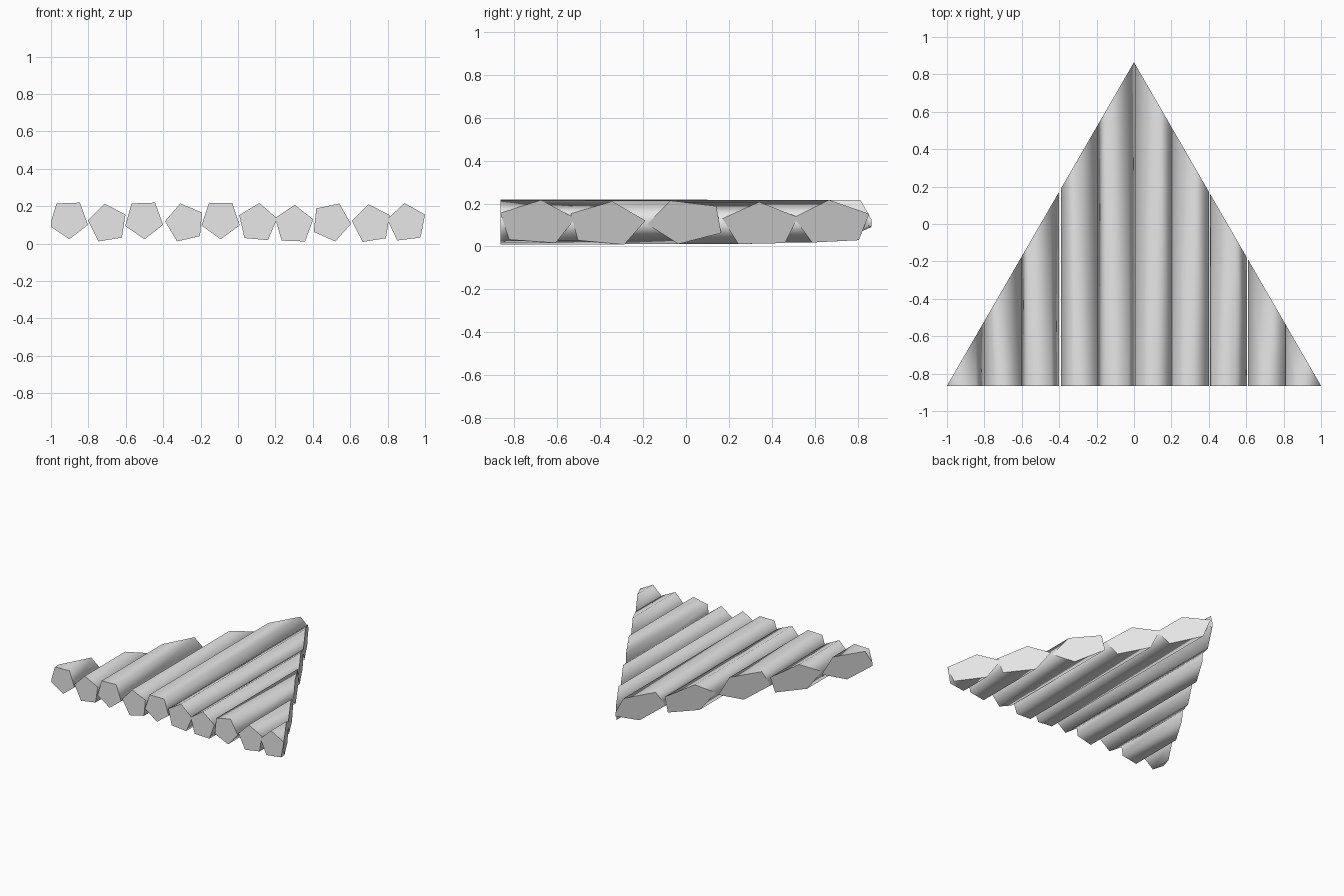
import bpy
import bmesh
from math import cos, sin, radians
from mathutils import Vector

cube = bpy.data.objects.get("Cube")
if cube:
    bpy.data.objects.remove(cube, do_unlink=True)

FRONT, BACK, RADIUS = -0.865, 0.865, 0.107

grey = bpy.data.materials.new("plain grey")
grey.use_nodes = True
colour = (0.8, 0.8, 0.8, 1)
grey.diffuse_color = colour
grey.node_tree.nodes["Principled BSDF"].inputs["Base Color"].default_value = colour


def cut(bm, normal):
    """Mitre the far end along one sloping side of the triangle and cap it."""
    bmesh.ops.bisect_plane(bm, geom=bm.verts[:] + bm.edges[:] + bm.faces[:],
                           plane_co=Vector((0, BACK, 0)), plane_no=normal,
                           clear_outer=True)
    bmesh.ops.holes_fill(bm, edges=[e for e in bm.edges if e.is_boundary], sides=0)


def log(name, x, z, turn):
    """Five-sided log running front to back, trimmed to the triangle."""
    bm = bmesh.new()
    ring = [bm.verts.new((x + RADIUS * cos(radians(turn + 72 * i)), FRONT,
                          z + RADIUS * sin(radians(turn + 72 * i)))) for i in range(5)]
    end = bm.faces.new(ring)
    grown = bmesh.ops.extrude_face_region(bm, geom=[end], use_keep_orig=True)
    tips = [v for v in grown["geom"] if isinstance(v, bmesh.types.BMVert)]
    bmesh.ops.translate(bm, verts=tips, vec=(0, 2, 0))
    slope = BACK - FRONT
    for side in (-1, 1):
        cut(bm, Vector((side * slope, 1, 0)).normalized())
    bmesh.ops.recalc_face_normals(bm, faces=bm.faces[:])

    # Rounded shading along the log, crisp flat ends
    for f in bm.faces:
        f.smooth = abs(f.normal.y) < 0.1
    for e in bm.edges:
        e.smooth = all(f.smooth for f in e.link_faces)

    mesh = bpy.data.meshes.new(name)
    bm.to_mesh(mesh)
    bm.free()
    mesh.materials.append(grey)
    bpy.context.collection.objects.link(bpy.data.objects.new(name, mesh))


# Centre x, centre z and roll of each log, left to right
logs = [
    (-0.905, 0.13, -88), (-0.697, 0.107, 99), (-0.503, 0.13, -88),
    (-0.284, 0.11, 103), (-0.093, 0.13, -90), (0.105, 0.11, 85),
    (0.299, 0.10, 88), (0.498, 0.116, 66), (0.715, 0.104, 99),
    (0.903, 0.11, 97),
]
for number, (x, z, turn) in enumerate(logs, 1):
    log(f"log_{number}", x, z, turn)
